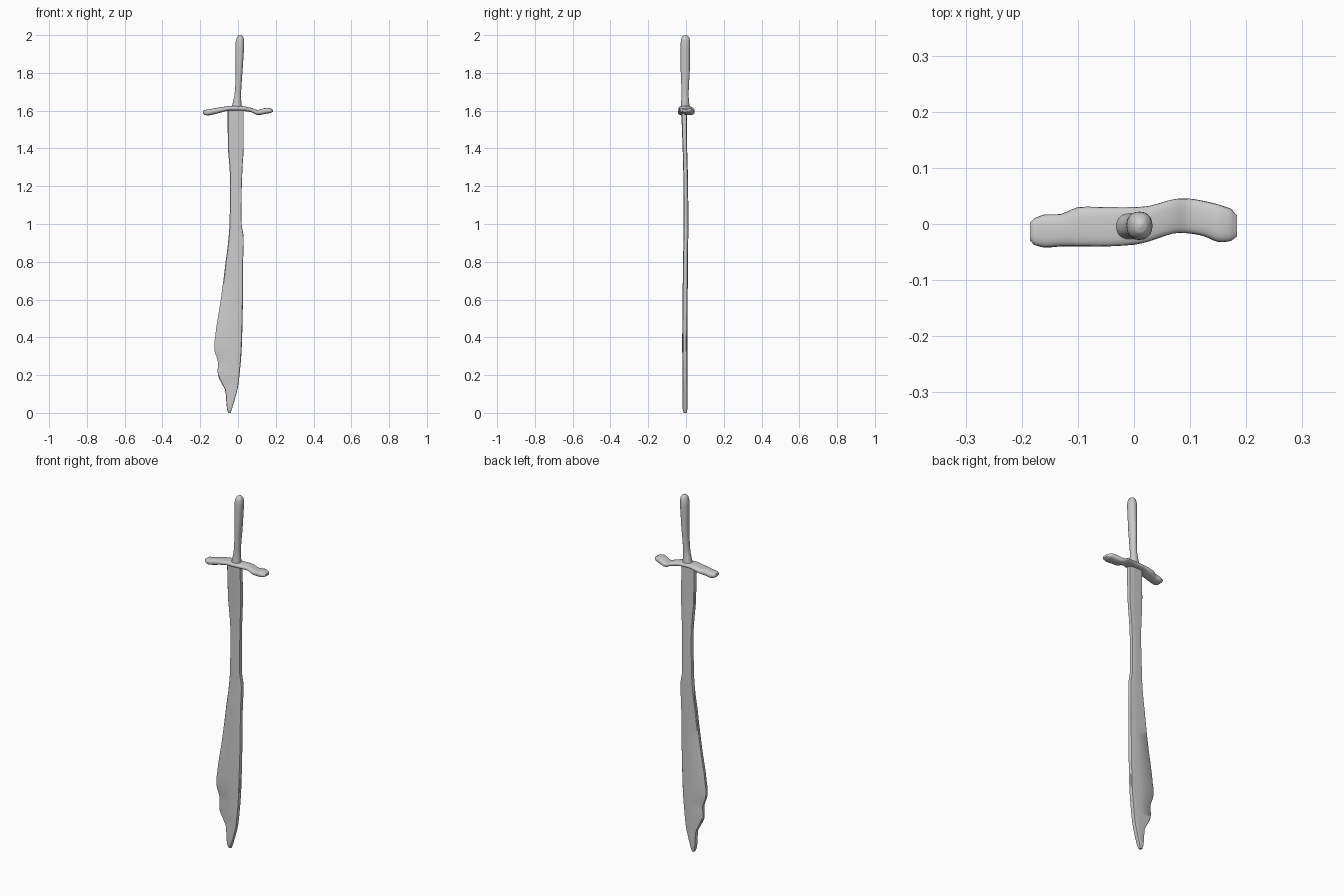
import bpy, bmesh, math


def spline(rows, steps):
    """Catmull-Rom interpolation through rows of parameters."""
    out = []
    for i in range(len(rows) - 1):
        a, b = rows[max(i - 1, 0)], rows[i]
        c, d = rows[i + 1], rows[min(i + 2, len(rows) - 1)]
        for s in range(steps):
            t = s / steps
            row = []
            for k, (p, q, r, w) in enumerate(zip(a, b, c, d)):
                if k == 0:  # position along the part stays monotonic
                    row.append(q + (r - q) * t)
                else:
                    row.append(0.5 * (2 * q + (r - p) * t + (2 * p - 5 * q + 4 * r - w) * t * t
                                      + (3 * q - p - 3 * r + w) * t ** 3))
            out.append(row)
    return out + [list(rows[-1])]


def loft(name, rows, section, place, steps=4, angle=40):
    """Skin a unit section (-1..1) along rows of (pos, min_a, max_a, min_b, max_b)."""
    bm = bmesh.new()
    rings = []
    for pos, a0, a1, b0, b1 in spline(rows, steps):
        rings.append([bm.verts.new(place(pos, (a0 + a1) / 2 + u * (a1 - a0) / 2,
                                         (b0 + b1) / 2 + v * (b1 - b0) / 2)) for u, v in section])
    n = len(section)
    for r, s in zip(rings, rings[1:]):
        for i in range(n):
            j = (i + 1) % n
            bm.faces.new((r[i], r[j], s[j], s[i]))
    bm.faces.new(rings[0])
    bm.faces.new(rings[-1])
    bmesh.ops.recalc_face_normals(bm, faces=bm.faces)
    mesh = bpy.data.meshes.new(name)
    bm.to_mesh(mesh)
    bm.free()
    ob = bpy.data.objects.new(name, mesh)
    bpy.context.collection.objects.link(ob)
    bpy.ops.object.select_all(action='DESELECT')
    ob.select_set(True)
    bpy.context.view_layer.objects.active = ob
    bpy.ops.object.shade_smooth_by_angle(angle=math.radians(angle))
    return ob


def superellipse(n, power):
    pts = []
    for i in range(n):
        c, s = math.cos(2 * math.pi * i / n), math.sin(2 * math.pi * i / n)
        pts.append((math.copysign(abs(c) ** power, c), math.copysign(abs(s) ** power, s)))
    return pts


def upright(p, a, b):
    return (a, b, p)


def sideways(p, a, b):
    return (p, a, b)


# Blade: z, left x, right x, front y, back y
blade = [
    (0.00, -0.052, -0.038, -0.012, 0.004), (0.02, -0.058, -0.032, -0.018, 0.007),
    (0.06, -0.062, -0.020, -0.019, 0.008), (0.12, -0.068, -0.004, -0.018, 0.008),
    (0.16, -0.088, 0.003, -0.018, 0.008), (0.19, -0.103, 0.007, -0.019, 0.008),
    (0.22, -0.108, 0.010, -0.019, 0.008), (0.27, -0.106, 0.015, -0.019, 0.008),
    (0.33, -0.124, 0.019, -0.020, 0.008), (0.40, -0.121, 0.022, -0.020, 0.008),
    (0.60, -0.091, 0.026, -0.018, 0.009), (0.80, -0.066, 0.027, -0.016, 0.010),
    (0.93, -0.050, 0.030, -0.013, 0.012), (1.00, -0.045, 0.019, -0.013, 0.013),
    (1.20, -0.041, 0.020, -0.013, 0.011), (1.30, -0.045, 0.024, -0.015, 0.009),
    (1.40, -0.053, 0.030, -0.018, 0.006), (1.61, -0.055, 0.030, -0.025, 0.004)]
blade_section = [(-1, -0.55), (-0.92, -0.85), (0.2, -1), (0.6, -0.95), (0.95, -0.8), (1, -0.5),
                 (1, 0.5), (0.95, 0.8), (0.6, 0.95), (0.2, 1), (-0.92, 0.85), (-1, 0.55)]
loft("blade", blade, blade_section, upright, steps=4)

# Crossguard: x, front y, back y, bottom z, top z
guard = [
    (-0.185, -0.030, 0.003, 1.586, 1.600), (-0.178, -0.037, 0.010, 1.579, 1.604),
    (-0.160, -0.042, 0.017, 1.575, 1.606), (-0.130, -0.040, 0.018, 1.580, 1.612),
    (-0.100, -0.040, 0.030, 1.588, 1.617), (-0.050, -0.040, 0.030, 1.600, 1.624),
    (0.000, -0.037, 0.030, 1.600, 1.625), (0.030, -0.030, 0.033, 1.598, 1.623),
    (0.070, -0.017, 0.044, 1.592, 1.615), (0.100, -0.017, 0.045, 1.578, 1.604),
    (0.125, -0.022, 0.041, 1.579, 1.609), (0.150, -0.032, 0.035, 1.584, 1.615),
    (0.173, -0.030, 0.027, 1.588, 1.612), (0.184, -0.022, 0.015, 1.594, 1.606)]
loft("crossguard", guard, superellipse(20, 0.7), sideways, steps=3, angle=60)

# Grip: z, left x, right x, front y, back y
grip = [
    (1.610, -0.034, 0.018, -0.028, 0.020), (1.640, -0.028, 0.018, -0.026, 0.017),
    (1.680, -0.019, 0.016, -0.024, 0.014), (1.740, -0.014, 0.019, -0.025, 0.016),
    (1.810, -0.012, 0.024, -0.028, 0.020), (1.900, -0.013, 0.030, -0.028, 0.021),
    (1.960, -0.013, 0.033, -0.028, 0.022), (1.985, -0.007, 0.030, -0.024, 0.018),
    (1.996, 0.000, 0.022, -0.016, 0.010), (2.000, 0.007, 0.015, -0.007, 0.001)]
loft("grip", grip, superellipse(20, 0.9), upright, steps=3, angle=60)
